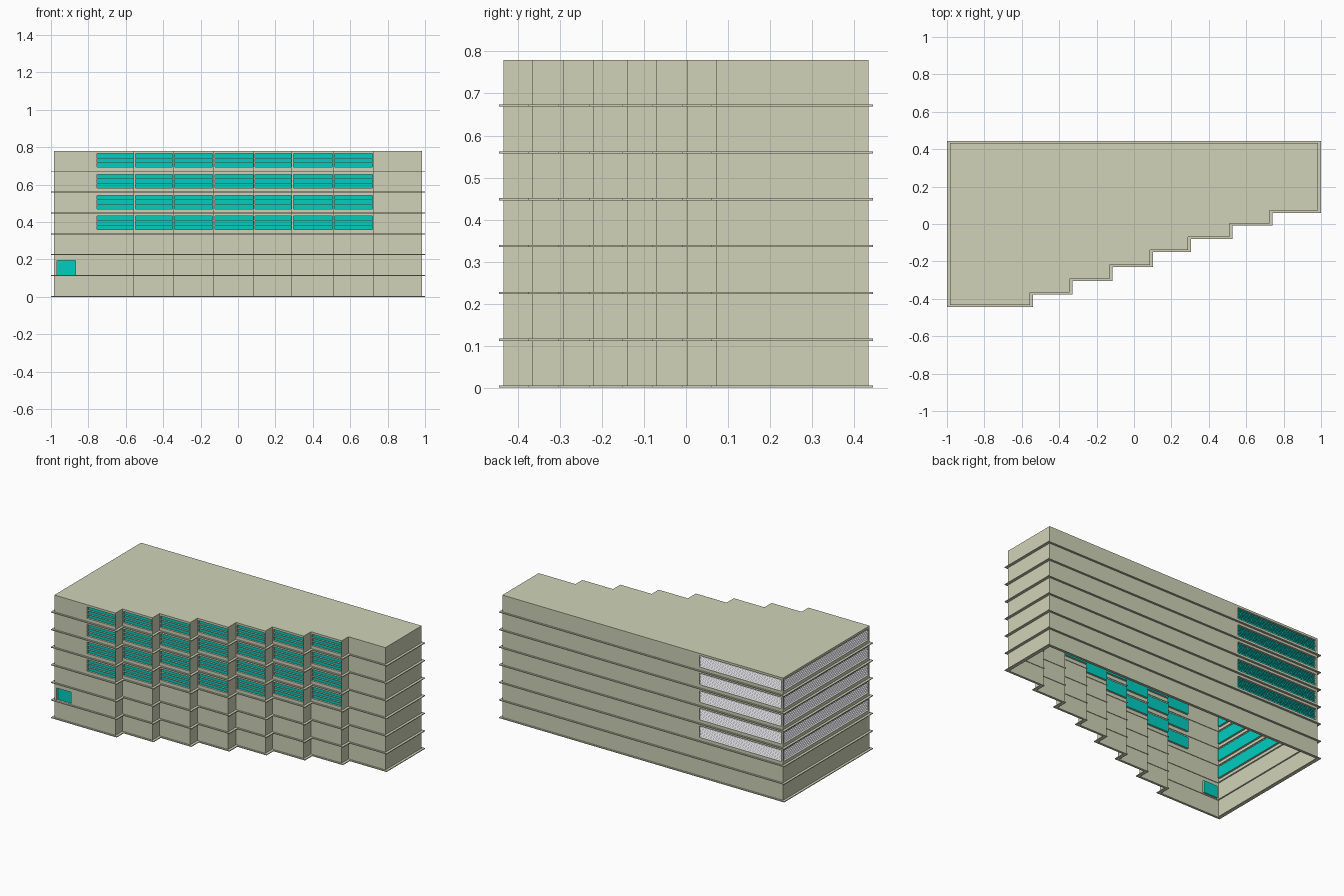
import bpy
from mathutils import Vector

if "Cube" in bpy.data.objects:
    bpy.data.objects.remove(bpy.data.objects["Cube"])


def material(name, rgb):
    m = bpy.data.materials.new(name)
    m.diffuse_color = (*rgb, 1)
    m.use_nodes = True
    m.node_tree.nodes["Principled BSDF"].inputs["Base Color"].default_value = m.diffuse_color
    return m


BEIGE = material("beige", (0.63, 0.65, 0.48))
TEAL = material("teal_glass", (0.0, 0.62, 0.53))
PALE = material("pale_louver", (0.62, 0.62, 0.66))

HEIGHT, PITCH, SLAB = 0.78, 0.1115, 0.005
RECESS = 0.012


def make(name, quads, mat):
    verts = [v for q in quads for v in q]
    faces, n = [], 0
    for q in quads:
        faces.append(range(n, n + len(q)))
        n += len(q)
    me = bpy.data.meshes.new(name)
    me.from_pydata([tuple(v) for v in verts], [], [list(f) for f in faces])
    me.materials.append(mat)
    ob = bpy.data.objects.new(name, me)
    bpy.context.collection.objects.link(ob)


# Stepped footprint, counter-clockwise from the front left corner
step_x = [-0.555, -0.345, -0.13, 0.085, 0.29, 0.51, 0.725]
step_y = [-0.434, -0.365, -0.293, -0.22, -0.14, -0.07, 0.003, 0.071]
plan = [(-0.984, step_y[0])]
for x, y0, y1 in zip(step_x, step_y, step_y[1:]):
    plan += [(x, y0), (x, y1)]
plan += [(0.984, step_y[-1]), (0.984, 0.434), (-0.984, 0.434)]
N = len(plan)


def normal(i):
    a, b = Vector(plan[i % N]), Vector(plan[(i + 1) % N])
    d = (b - a).normalized()
    return Vector((d.y, -d.x))


def offset(k):
    out = []
    for i, p in enumerate(plan):
        n = normal(i) + normal(i - 1)
        out.append((p[0] + n.x * 0.016 * k, p[1] + n.y * 0.011 * k))
    return out


walls, glass, bars, louvers = [], [], [], []


def wall(i, openings):
    """Wall panel with openings (u0, u1, z0, z1, kind), glazed behind."""
    a, b = Vector(plan[i]), Vector(plan[(i + 1) % N])
    d, n, length = (b - a).normalized(), normal(i), (b - a).length

    def pt(u, z, depth=0.0):
        q = a + d * u - n * depth
        return (q.x, q.y, z)

    def strip(u0, u1, za, da, zb, db):
        return [pt(u0, za, da), pt(u1, za, da), pt(u1, zb, db), pt(u0, zb, db)]

    us = sorted({0.0, length} | {u for o in openings for u in o[:2]})
    zs = sorted({0.0, HEIGHT} | {z for o in openings for z in o[2:4]})
    for u0, u1 in zip(us, us[1:]):
        for z0, z1 in zip(zs, zs[1:]):
            um, zm = (u0 + u1) / 2, (z0 + z1) / 2
            if not any(o[0] < um < o[1] and o[2] < zm < o[3] for o in openings):
                walls.append(strip(u0, u1, z0, 0, z1, 0))
    for u0, u1, z0, z1, kind in openings:
        h = z1 - z0
        glass.append(strip(u0, u1, z0, RECESS, z1, RECESS))
        # reveals around the opening
        walls.append(strip(u0, u1, z0, 0, z0, RECESS))
        walls.append(strip(u0, u1, z1, RECESS, z1, 0))
        for u in (u0, u1):
            walls.append([pt(u, z0), pt(u, z0, RECESS), pt(u, z1, RECESS), pt(u, z1)])
        if kind == "bars":
            for k in (1, 2):
                z, t = z0 + h * k / 3, 0.0015
                bars.append(strip(u0, u1, z - t, 0, z + t, 0))
                bars.append(strip(u0, u1, z + t, 0, z + t, RECESS))
                bars.append(strip(u0, u1, z - t, RECESS, z - t, 0))
        if kind == "louvers":
            for k in range(8):
                z = z0 + h * k / 8
                louvers.append(strip(u0, u1, z + 0.001, 0.001, z + 0.006, RECESS - 0.002))


def rows(u0, u1, floors, kind):
    return [(u0, u1, f * PITCH + 0.025, f * PITCH + 0.097, kind) for f in floors]


for i in range(N):
    a, b = plan[i], plan[(i + 1) % N]
    length = (Vector(b) - Vector(a)).length
    if i == 0:  # first front bay with the small low window
        holes = rows(0.23, length - 0.003, range(3, 7), "bars")
        holes.append((0.016, 0.116, 0.118, 0.195, "plain"))
    elif i < 14 and i % 2 == 0:  # stepped front bays
        holes = rows(0.006, length - 0.006, range(3, 7), "bars")
    elif i == N - 2:  # back
        holes = rows(length - 0.585, length - 0.012, range(2, 7), "louvers")
    elif i == N - 1:  # left side
        holes = rows(0.012, length - 0.012, range(2, 7), "louvers")
    else:
        holes = []
    wall(i, holes)

make("walls", walls, BEIGE)
make("roof", [[(x, y, HEIGHT) for x, y in plan]], BEIGE)
make("window_glass", glass, TEAL)
make("window_bars", bars, BEIGE)
make("window_louvers", louvers, PALE)

# Thin floor ledges running round the outside, slightly through the wall
outer, inner = offset(1), offset(-0.35)
for f in range(7):
    z0, z1 = f * PITCH, f * PITCH + SLAB
    quads = []
    for i in range(N):
        j = (i + 1) % N
        ring = [(outer, z0), (outer, z1), (inner, z1), (inner, z0)]
        for (p, za), (q, zb) in zip(ring, ring[1:] + ring[:1]):
            quads.append([(*p[i], za), (*p[j], za), (*q[j], zb), (*q[i], zb)])
    make(f"floor_ledge_{f}", quads, BEIGE)
